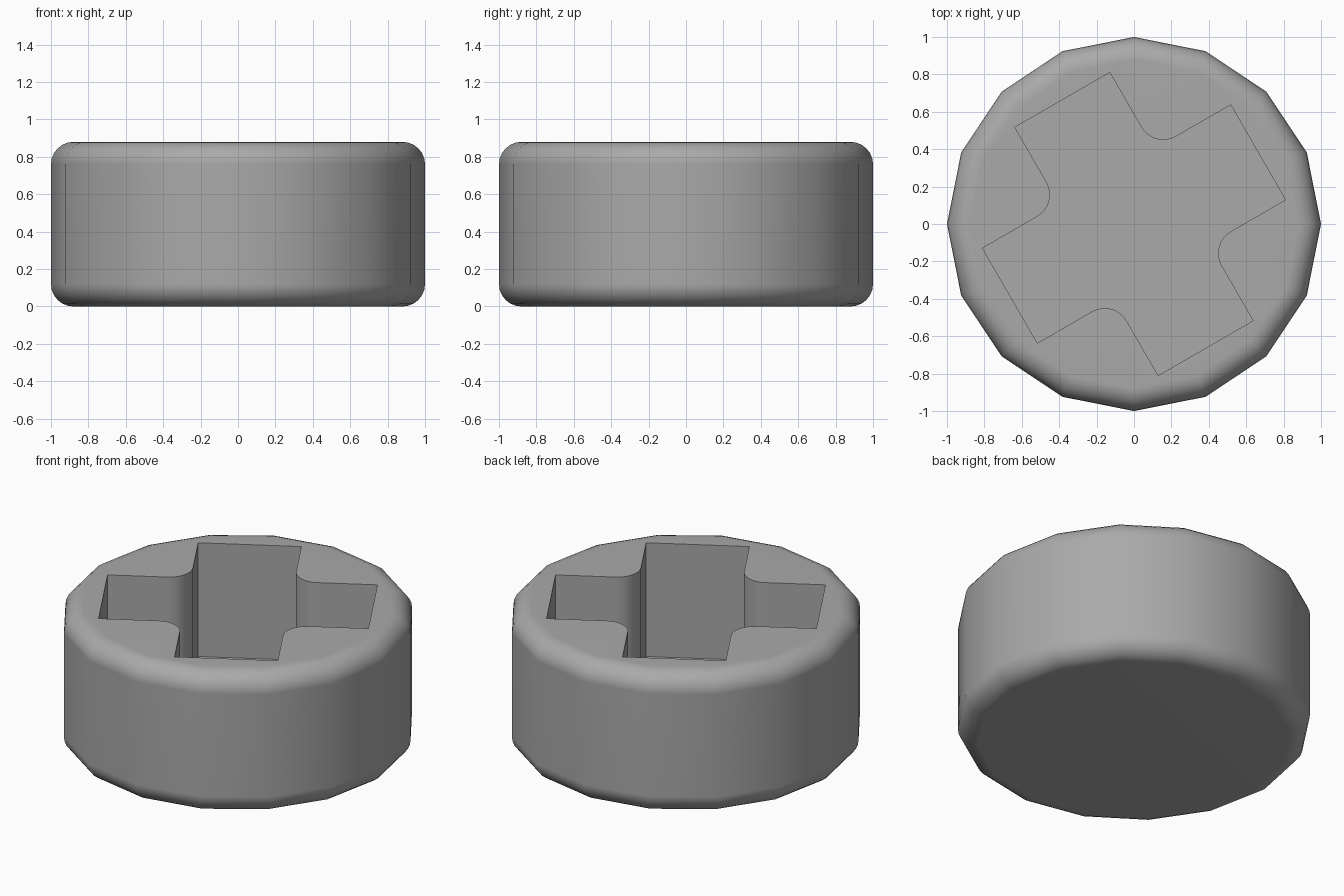
import bpy, bmesh
from math import cos, sin, pi, radians

cube = bpy.data.objects.get("Cube")
if cube:
    bpy.data.objects.remove(cube, do_unlink=True)

SIDES, HEIGHT, ROUND, STEPS = 16, 0.88, 0.12, 6      # outer body
ARM, HALF, FILLET, FLOOR = 0.766, 0.293, 0.135, 0.17  # cross socket
TURN = radians(30)

grey = bpy.data.materials.new("grey_metal")
grey.use_nodes = True
grey.diffuse_color = (0.4, 0.4, 0.4, 1)
grey.node_tree.nodes["Principled BSDF"].inputs["Base Color"].default_value = (0.4, 0.4, 0.4, 1)

bm = bmesh.new()


def loop_verts(points, z):
    return [bm.verts.new((x, y, z)) for x, y in points]


def bridge(low, high):
    n = len(low)
    for i in range(n):
        j = (i + 1) % n
        bm.faces.new((low[i], low[j], high[j], high[i]))


def ring(radius):
    return [(radius * cos(2 * pi * i / SIDES), radius * sin(2 * pi * i / SIDES))
            for i in range(SIDES)]


# Body wall with rounded lower and upper rims
arc = [i * pi / 2 / STEPS for i in range(STEPS + 1)]
profile = [(1 - ROUND + ROUND * sin(a), ROUND - ROUND * cos(a)) for a in arc]
profile += [(r, HEIGHT - z) for r, z in reversed(profile)]
rings = [loop_verts(ring(r), z) for r, z in profile]
for low, high in zip(rings, rings[1:]):
    bridge(low, high)
bm.faces.new(list(reversed(rings[0])))

# Cross outline: two square corners, then a rounded inner corner, four times
outline = []
for k in range(4):
    a = TURN + k * pi / 2
    c = HALF + FILLET
    quarter = [(ARM, -HALF), (ARM, HALF)]
    quarter += [(c - FILLET * sin(t), c - FILLET * cos(t)) for t in
                [i * pi / 16 for i in range(9)]]
    outline += [(x * cos(a) - y * sin(a), x * sin(a) + y * cos(a)) for x, y in quarter]

# Socket walls and floor
mouth, floor = loop_verts(outline, HEIGHT), loop_verts(outline, FLOOR)
bridge(mouth, floor)
bm.faces.new(floor)

# Flat top around the socket mouth
edges = [e for e in bm.edges if e.is_boundary]
bmesh.ops.triangle_fill(bm, edges=edges, use_beauty=True, use_dissolve=False, normal=(0, 0, 1))
bmesh.ops.recalc_face_normals(bm, faces=bm.faces)

mesh = bpy.data.meshes.new("socket_cap")
bm.to_mesh(mesh)
bm.free()
mesh.materials.append(grey)
cap = bpy.data.objects.new("socket_cap", mesh)
bpy.context.collection.objects.link(cap)

# Smooth rims, with crisp socket edges and a flat top
bpy.ops.object.select_all(action="DESELECT")
cap.select_set(True)
bpy.context.view_layer.objects.active = cap
bpy.ops.object.shade_smooth_by_angle(angle=radians(30))
weighted = cap.modifiers.new("flat_top_normals", "WEIGHTED_NORMAL")
weighted.keep_sharp = True
